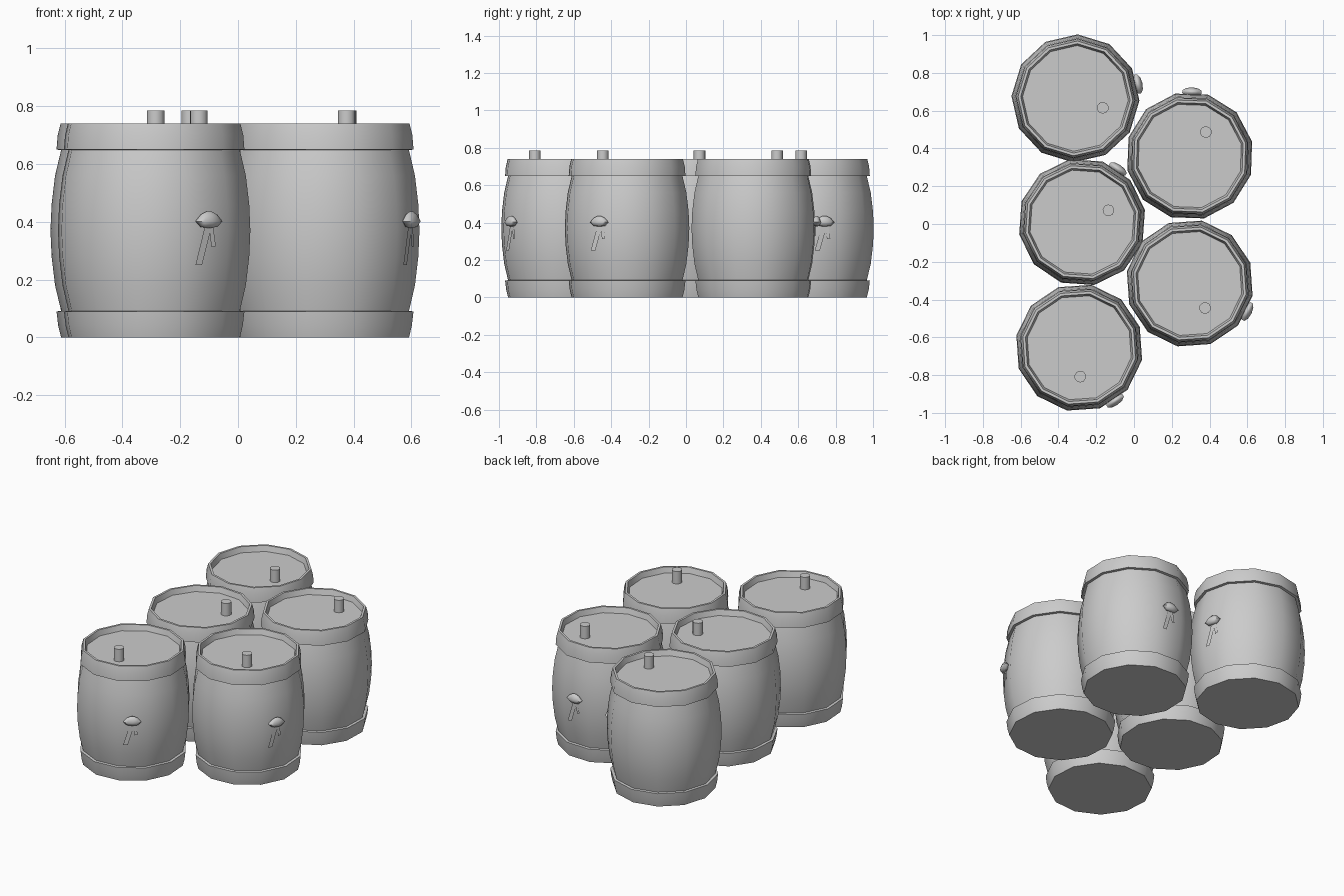
import bpy, bmesh
from math import sin, cos, pi, radians
from mathutils import Matrix

if "Cube" in bpy.data.objects:
    bpy.data.objects.remove(bpy.data.objects["Cube"])

SIDES = 12
TAP = radians(32)          # tap direction relative to the bung
# x, y, turn of each barrel in degrees
BARRELS = [(-0.31, 0.665, -19), (0.295, 0.36, 56), (-0.275, 0.01, 24),
           (0.295, -0.315, -58), (-0.29, -0.655, -88)]


def lathe(bm, profile, sides, phase=0.0, matrix=Matrix()):
    """Spin (radius, z) points around z; radius 0 makes a pole."""
    rows = []
    for r, z in profile:
        n = 1 if r == 0 else sides
        rows.append([bm.verts.new(matrix @ Matrix.Translation((
            r * cos(phase + 2 * pi * i / sides),
            r * sin(phase + 2 * pi * i / sides), z)).translation) for i in range(n)])
    for a, b in zip(rows, rows[1:]):
        for i in range(sides):
            j = (i + 1) % sides
            loop = [a[i % len(a)], a[j % len(a)], b[j % len(b)], b[i % len(b)]]
            bm.faces.new(list(dict.fromkeys(loop)))


def finish(bm, name, angle=40):
    bmesh.ops.recalc_face_normals(bm, faces=bm.faces)
    mesh = bpy.data.meshes.new(name)
    bm.to_mesh(mesh)
    bm.free()
    obj = bpy.data.objects.new(name, mesh)
    bpy.context.collection.objects.link(obj)
    bpy.ops.object.select_all(action='DESELECT')
    obj.select_set(True)
    bpy.context.view_layer.objects.active = obj
    bpy.ops.object.shade_smooth_by_angle(angle=radians(angle))
    return obj


def make_barrel():
    # Bottom, lower hoop, bulging staves, upper hoop, rim and sunken lid
    profile = [(0, 0), (0.302, 0), (0.312, 0.04), (0.318, 0.09), (0.302, 0.092),
               (0.323, 0.18), (0.335, 0.28), (0.339, 0.37), (0.335, 0.46),
               (0.323, 0.56), (0.302, 0.648), (0.318, 0.65), (0.314, 0.70),
               (0.304, 0.74), (0.290, 0.74), (0.280, 0.705), (0, 0.705)]
    bm = bmesh.new()
    lathe(bm, profile, SIDES, TAP + pi / SIDES)
    return finish(bm, "barrel_body")


def make_bung():
    bm = bmesh.new()
    lathe(bm, [(0, 0.70), (0.031, 0.70), (0.031, 0.785), (0, 0.785)], 10,
          matrix=Matrix.Translation((0.153, 0, 0)))
    return finish(bm, "bung")


def make_tap():
    # Flattened cap on the side of the barrel
    bm = bmesh.new()
    place = (Matrix.Rotation(TAP, 4, 'Z') @ Matrix.Translation((0.339, 0, 0))
             @ Matrix.Diagonal((0.46, 1, 1, 1)))
    lathe(bm, [(0, 0.378), (0.035, 0.383), (0.054, 0.402), (0.033, 0.425),
               (0.012, 0.435), (0, 0.436)], 10, matrix=place)
    return finish(bm, "tap_cap", 60)


def make_drips():
    # Two thin strips hanging below the cap: (sideways, z) corners
    bm = bmesh.new()
    turn = Matrix.Rotation(TAP, 4, 'Z')
    for strip in ([(-0.012, 0.39), (-0.053, 0.25), (-0.026, 0.25), (0.016, 0.39)],
                  [(0.002, 0.39), (0.014, 0.312), (0.032, 0.316), (0.02, 0.39)]):
        bm.faces.new([bm.verts.new(turn @ Matrix.Translation((0.334, u, z)).translation)
                      for u, z in strip])
    return finish(bm, "drip_strips")


# First barrel, then linked copies of every part
parts = [make_barrel(), make_bung(), make_tap(), make_drips()]
for k, (x, y, turn) in enumerate(BARRELS):
    for part in parts:
        obj = part
        if k:
            obj = part.copy()
            obj.name = f"{part.name}_{k + 1}"
            bpy.context.collection.objects.link(obj)
        obj.location = (x, y, 0)
        obj.rotation_euler = (0, 0, radians(turn))
